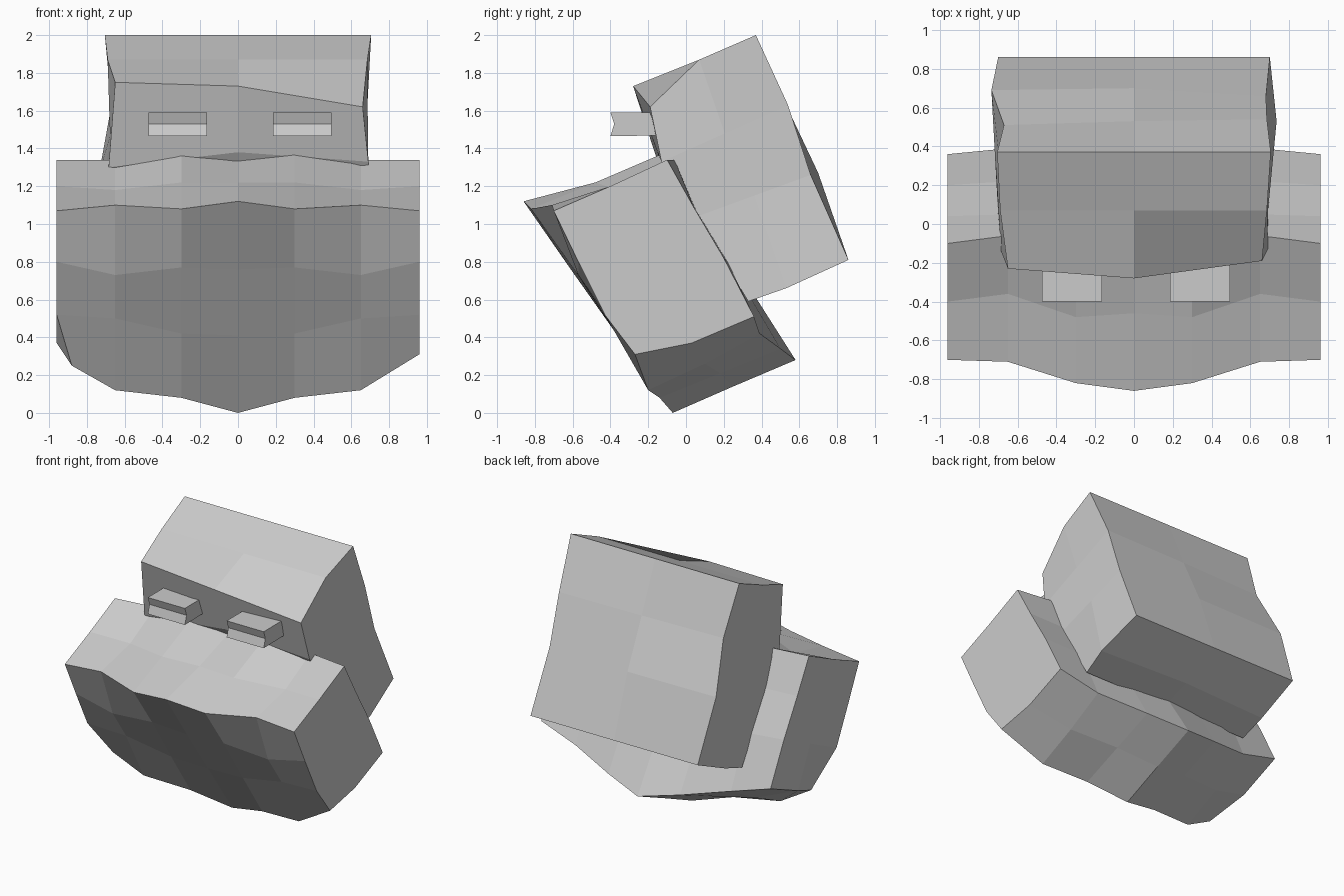
import bpy, bmesh

if "Cube" in bpy.data.objects:
    bpy.data.objects.remove(bpy.data.objects["Cube"])

# Ring order of each section: 4 front points (top to bottom), bottom middle,
# 4 back points (bottom to top), top middle.


def finish(name, bm):
    bmesh.ops.recalc_face_normals(bm, faces=bm.faces)
    mesh = bpy.data.meshes.new(name)
    bm.to_mesh(mesh)
    bm.free()
    obj = bpy.data.objects.new(name, mesh)
    bpy.context.collection.objects.link(obj)
    return obj


def lofted_block(name, sections):
    bm = bmesh.new()
    rings = [[bm.verts.new(p) for p in s] for s in sections]
    n = len(rings[0])
    for a, b in zip(rings, rings[1:]):
        for i in range(n):
            j = (i + 1) % n
            bm.faces.new((a[i], a[j], b[j], b[i]))
    # side caps as a small grid
    for r in (rings[0], rings[-1]):
        m1 = bm.verts.new((r[1].co + r[7].co) / 2)
        m2 = bm.verts.new((r[2].co + r[6].co) / 2)
        grid = [(r[0], r[9], r[8]), (r[1], m1, r[7]),
                (r[2], m2, r[6]), (r[3], r[4], r[5])]
        for u, v in zip(grid, grid[1:]):
            for k in range(2):
                bm.faces.new((u[k], u[k + 1], v[k + 1], v[k]))
    return finish(name, bm)


# lower jaw block: half the sections, mirrored across x
half = [
    (0.96, [(-.70, 1.07), (-.57, .80), (-.43, .52), (-.27, .31), (.03, .37),
            (.36, .51), (.20, .82), (.04, 1.09), (-.10, 1.34), (-.40, 1.20)]),
    (0.65, [(-.71, 1.10), (-.57, .73), (-.41, .50), (-.20, .12), (.10, .26),
            (.39, .42), (.22, .80), (.05, 1.08), (-.06, 1.34), (-.36, 1.18)]),
    (0.30, [(-.82, 1.08), (-.60, .77), (-.37, .42), (-.14, .08), (.18, .21),
            (.50, .34), (.26, .75), (.06, 1.08), (-.13, 1.37), (-.48, 1.22)]),
    (0.0, [(-.86, 1.12), (-.61, .76), (-.36, .41), (-.07, 0), (.25, .14),
           (.58, .28), (.30, .72), (.08, 1.10), (-.10, 1.34), (-.46, 1.22)]),
]
right = [[(x, y, z) for y, z in pts] for x, pts in half]
left = [[(-x, y, z) for x, y, z in s] for s in right[-2::-1]]
left[-1][3] = (-.88, -.24, .25)   # chipped corner
lofted_block("lower_jaw", right + left)

# upper head block: three sections, slightly uneven
head_right = [(.66, -.19, 1.62), (.69, -.13, 1.33), (.69, .06, 1.04), (.70, .33, .59),
              (.735, .53, .66), (.70, .86, .81), (.68, .66, 1.26), (.685, .54, 1.63),
              (.705, .37, 2.0), (.685, .07, 1.87)]
head_mid = [(0, -.28, 1.73), (0, -.15, 1.38), (0, .05, 1.05), (0, .33, .59),
            (0, .55, .67), (0, .86, .81), (0, .70, 1.27), (0, .53, 1.63),
            (0, .37, 2.0), (0, .07, 1.87)]
head_left = [(-.65, -.23, 1.75), (-.685, -.14, 1.30), (-.70, .05, 1.05), (-.70, .33, .59),
             (-.70, .53, .66), (-.70, .86, .81), (-.735, .69, 1.27), (-.67, .51, 1.63),
             (-.705, .37, 2.0), (-.69, .07, 1.87)]
lofted_block("upper_head", [head_right, head_mid, head_left])

# two eye pegs with a notched front
profile = [(-.08, 1.47), (-.40, 1.465), (-.38, 1.53), (-.40, 1.59), (-.08, 1.59)]
for side, cx in (("left", -.32), ("right", .34)):
    bm = bmesh.new()
    loops = [[bm.verts.new((cx + dx, y, z)) for y, z in profile] for dx in (-.155, .155)]
    bm.faces.new(loops[0])
    bm.faces.new(loops[1])
    for i in range(5):
        j = (i + 1) % 5
        bm.faces.new((loops[0][i], loops[0][j], loops[1][j], loops[1][i]))
    finish(side + "_eye", bm)
